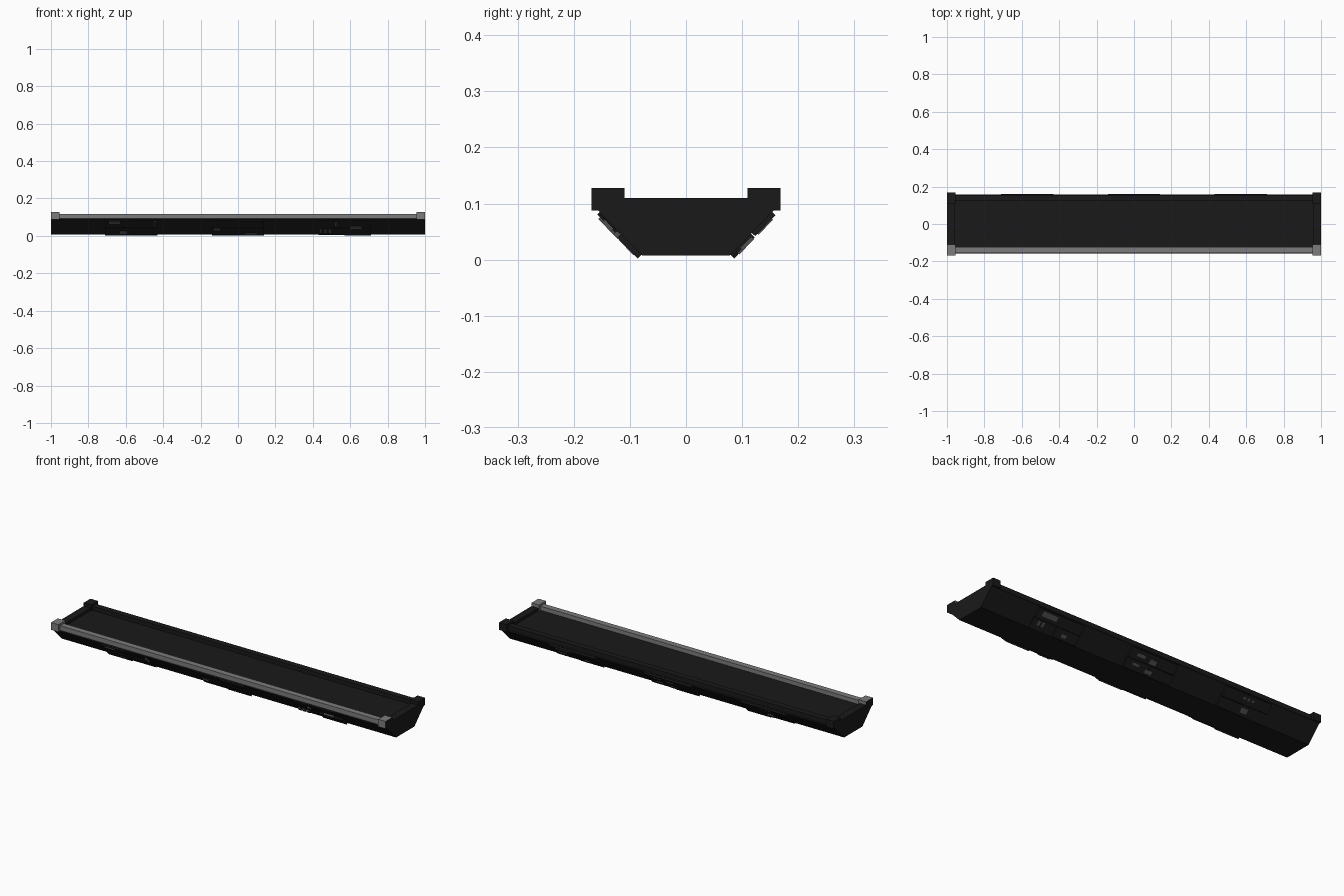
import bpy, bmesh
from mathutils import Vector

if "Cube" in bpy.data.objects:
    bpy.data.objects.remove(bpy.data.objects["Cube"])

def material(name, v):
    m = bpy.data.materials.new(name)
    m.diffuse_color = (v, v, v, 1)
    m.use_nodes = True
    m.node_tree.nodes["Principled BSDF"].inputs["Base Color"].default_value = m.diffuse_color
    return m

DARK = material("dark_metal", 0.01)
GREY = material("grey_metal", 0.2)
PANEL = material("panel_grey", 0.08)

# Lower and upper ends of the sloped hull side, as (distance from centre, height)
LOW, HIGH = Vector((0.078, 0.007)), Vector((0.157, 0.088))
SLOPE = (HIGH - LOW).normalized()
OUT = Vector((SLOPE.y, -SLOPE.x))
LENGTH = (HIGH - LOW).length

def prism(name, profile, x0, x1, mat):
    """Extrude a (y, z) profile along x."""
    bm = bmesh.new()
    face = bm.faces.new([bm.verts.new((x0, y, z)) for y, z in profile])
    ext = bmesh.ops.extrude_face_region(bm, geom=[face])
    bmesh.ops.translate(bm, vec=(x1 - x0, 0, 0),
                        verts=[g for g in ext["geom"] if isinstance(g, bmesh.types.BMVert)])
    bmesh.ops.recalc_face_normals(bm, faces=bm.faces)
    me = bpy.data.meshes.new(name)
    bm.to_mesh(me)
    bm.free()
    me.materials.append(mat)
    ob = bpy.data.objects.new(name, me)
    bpy.context.collection.objects.link(ob)
    return ob

def box(name, x0, x1, y0, y1, z0, z1, mat):
    return prism(name, [(y0, z0), (y1, z0), (y1, z1), (y0, z1)], x0, x1, mat)

def plate(name, side, x0, x1, u0, u1, t, mat):
    """Thin plate on a sloped side; u runs 0..1 from the keel up to the rail."""
    pts = [LOW + SLOPE * LENGTH * u + OUT * d
           for u, d in ((u0, -0.003), (u1, -0.003), (u1, t), (u0, t))]
    return prism(name, [(side * p.x, p.y) for p in pts], x0, x1, mat)

# Trapezoid hull with flat deck
prism("hull", [(-LOW.x, LOW.y), (LOW.x, LOW.y), (HIGH.x, HIGH.y), (0.152, 0.095),
               (-0.152, 0.095), (-HIGH.x, HIGH.y)], -1, 1, DARK)

# Raised beams across both ends
for s in (-1, 1):
    box("end_beam", min(s, s * 0.96), max(s, s * 0.96), -0.13, 0.13, 0.085, 0.11, DARK)

# Side rails and corner blocks
for s, mat in ((-1, GREY), (1, DARK)):
    ys = sorted((s * 0.122, s * 0.154))
    box("side_rail", -0.97, 0.97, *ys, 0.088, 0.117, mat)
    ys = sorted((s * 0.11, s * 0.168))
    for e in (-1, 1):
        block = box("corner_block", min(e, e * 0.955), max(e, e * 0.955),
                    *ys, 0.088, 0.128, mat)
        block.data.materials.append(DARK)
        for f in block.data.polygons:
            if f.normal.x * e > 0.9:
                f.material_index = 1

# Three panel groups per side, each of four plates of differing thickness
THICK = {-1: [(9, 5, 6, 2), (6, 9, 2, 6), (4, 9, 3, 2)],
         1: [(5, 9, 8, 8), (9, 6, 8, 8), (6, 4, 8, 8)]}
for side, groups in THICK.items():
    for cx, ts in zip((-0.57, 0, 0.57), groups):
        for i, t in enumerate(ts):
            x = cx - 0.14 + 0.14 * (i % 2)
            u = 0.02 + 0.48 * (i // 2)
            plate("hull_panel", side, x, x + 0.14, u, u + 0.46, t / 1000, DARK)

# Small grey fittings: x start, x end, u start, u end
FITTINGS = {
    -1: [(-0.69, -0.63, 0.78, 0.90), (-0.63, -0.595, 0.14, 0.30), (-0.45, -0.44, 0.55, 0.90),
         (-0.13, -0.095, 0.36, 0.44), (0.04, 0.10, 0.10, 0.17), (0.435, 0.45, 0.15, 0.36),
         (0.46, 0.475, 0.15, 0.36), (0.485, 0.50, 0.15, 0.36), (0.517, 0.53, 0.62, 0.82),
         (0.60, 0.66, 0.46, 0.56)],
    1: [(0.59, 0.68, 0.66, 0.88), (0.64, 0.655, 0.20, 0.45), (0.665, 0.68, 0.20, 0.45),
        (0.50, 0.53, 0.15, 0.30), (0.05, 0.10, 0.66, 0.80), (-0.02, 0.02, 0.55, 0.75),
        (0.06, 0.10, 0.25, 0.36), (-0.02, 0.02, 0.12, 0.28), (-0.56, -0.545, 0.72, 0.82),
        (-0.585, -0.57, 0.72, 0.82), (-0.61, -0.595, 0.72, 0.82), (-0.60, -0.56, 0.15, 0.38)]}
for side, items in FITTINGS.items():
    for x0, x1, u0, u1 in items:
        plate("fitting", side, x0, x1, u0, u1, 0.0105, PANEL)
